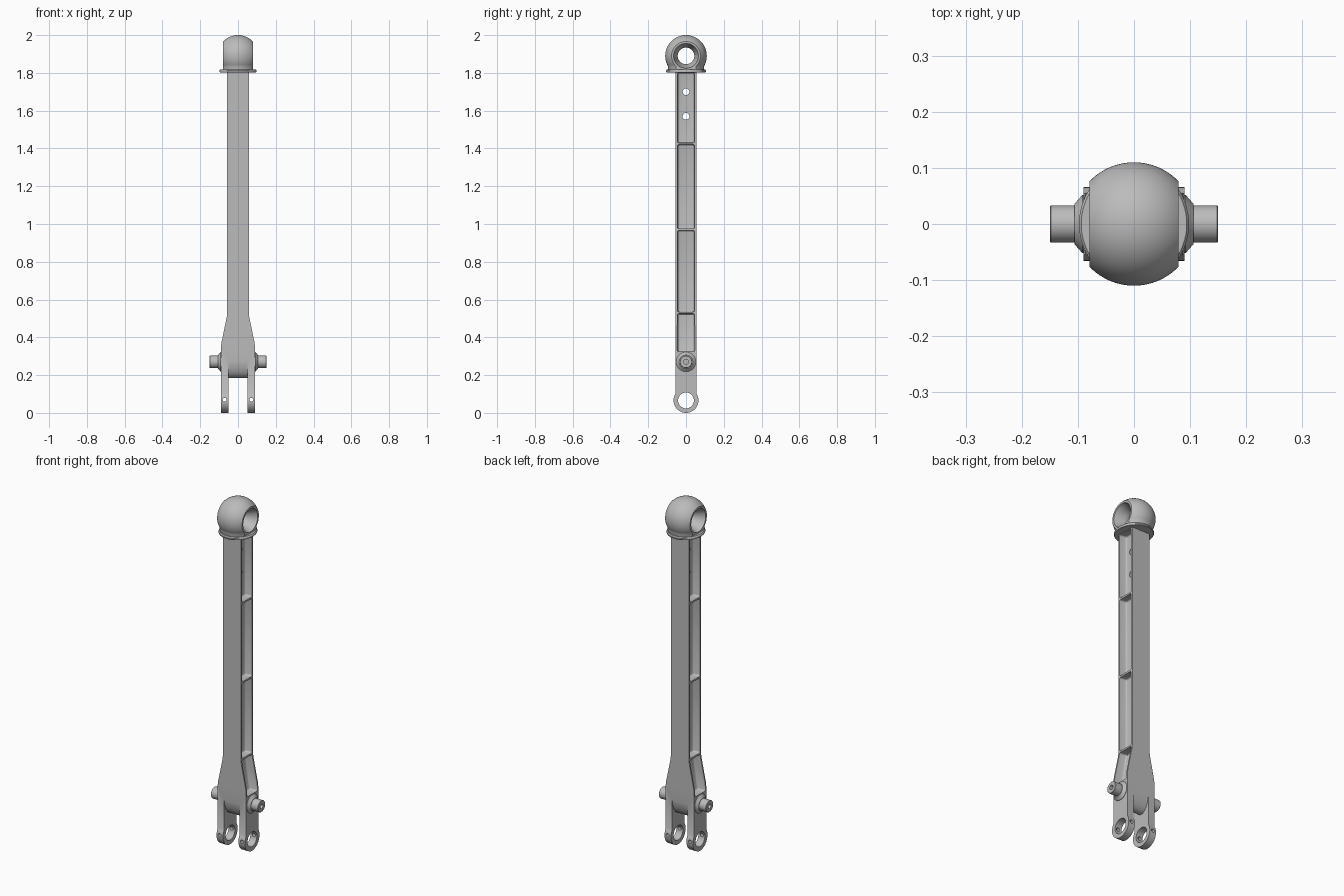
import bpy, bmesh, math
from mathutils import Vector

cube = bpy.data.objects.get("Cube")
if cube:
    bpy.data.objects.remove(cube, do_unlink=True)

GREY = (0.5, 0.5, 0.5, 1)
steel = bpy.data.materials.new("cast grey")
steel.use_nodes = True
steel.diffuse_color = GREY
steel.node_tree.nodes["Principled BSDF"].inputs["Base Color"].default_value = GREY


def finish(name, bm):
    bmesh.ops.remove_doubles(bm, verts=bm.verts, dist=1e-5)
    bm.normal_update()
    bmesh.ops.recalc_face_normals(bm, faces=bm.faces)
    if bm.calc_volume(signed=True) < 0:
        bmesh.ops.reverse_faces(bm, faces=bm.faces)
    mesh = bpy.data.meshes.new(name)
    bm.to_mesh(mesh)
    bm.free()
    mesh.materials.append(steel)
    obj = bpy.data.objects.new(name, mesh)
    bpy.context.collection.objects.link(obj)
    return obj


def place(axis, along, a, b):
    """Map a distance along an axis and two cross coordinates to a point."""
    return {"x": (along, a, b), "y": (a, along, b), "z": (a, b, along)}[axis]


def prism_mesh(points, half):
    """Extrude a (y, z) outline along x."""
    bm = bmesh.new()
    rings = [[bm.verts.new((s, y, z)) for y, z in points] for s in (-half, half)]
    for ring in rings:
        bm.faces.new(ring)
    for i in range(len(points)):
        j = (i + 1) % len(points)
        bm.faces.new((rings[0][i], rings[0][j], rings[1][j], rings[1][i]))
    bm.normal_update()
    return bm


def lathe(name, profile, axis, centre=(0, 0, 0), steps=48, stretch=1):
    """Revolve (distance, radius) points that start and end on the axis."""
    bm = bmesh.new()
    c = Vector(centre)
    rings = []
    for d, r in profile:
        turns = [2 * math.pi * i / steps for i in range(steps)]
        rings.append([bm.verts.new(c + Vector(place(axis, d, r * math.cos(t), stretch * r * math.sin(t))))
                      for t in (turns if r > 0 else [0])])
    for low, high in zip(rings, rings[1:]):
        for i in range(steps):
            quad = [low[i % len(low)], low[(i + 1) % len(low)],
                    high[(i + 1) % len(high)], high[i % len(high)]]
            bm.faces.new(list(dict.fromkeys(quad)))
    return finish(name, bm)


def rod(name, axis, radius, centre, steps=32):
    profile = [(-0.2, 0), (-0.2, radius), (0.2, radius), (0.2, 0)]
    return lathe(name, profile, axis, centre, steps)


def height(mesh):
    zs = [v.co.z for v in mesh.vertices] or [0]
    return max(zs) - min(zs)


def carve(obj, tool, operation="DIFFERENCE"):
    """Apply a boolean, trying another solver if the part would be lost."""
    bpy.context.view_layer.objects.active = obj
    before = obj.data.copy()
    for solver in ("EXACT", "MANIFOLD", "FLOAT"):
        mod = obj.modifiers.new("carve", "BOOLEAN")
        mod.operation, mod.solver, mod.object = operation, solver, tool
        bpy.ops.object.modifier_apply(modifier=mod.name)
        if abs(height(obj.data) - height(before)) < 0.02:
            break
        obj.data = before.copy()
    bpy.data.objects.remove(tool, do_unlink=True)


def pocket(side, z0, z1, floor0, floor1):
    """Rounded, drafted recess on one side of the beam."""
    bm = bmesh.new()
    bmesh.ops.create_cube(bm, size=2)
    for v in bm.verts:
        top, outer = v.co.z > 0, v.co.x > 0
        floor = floor1 if top else floor0
        v.co.x = side * (floor + 0.1 if outer else floor)
        v.co.y *= 0.053 if outer else 0.041
        v.co.z = z1 if top else z0
    bm.normal_update()
    bmesh.ops.bevel(bm, geom=bm.edges[:], offset=0.008, segments=3, profile=0.5, affect="EDGES")
    return finish("pocket_cutter", bm)


# Beam: side outline with a round lug end
lug, width = 0.066, 0.055
start = math.asin(math.sqrt(lug ** 2 - width ** 2) / lug)
sweep = math.pi + 2 * start
outline = [(width, 1.81)]
for i in range(33):
    t = start - sweep * i / 32
    outline.append((lug * math.cos(t), lug + lug * math.sin(t)))
outline.append((-width, 1.81))
bm = prism_mesh(outline, 1)

# Flare the beam towards the fork
flare_steps = [(0.35, 0.09), (0.375, 0.087), (0.505, 0.06), (0.53, 0.057)]
for z, half in flare_steps:
    bmesh.ops.bisect_plane(bm, geom=bm.verts[:] + bm.edges[:] + bm.faces[:], dist=1e-6,
                           plane_co=(0, 0, z), plane_no=(0, 0, 1))
for v in bm.verts:
    half = 0.09
    for z, step_half in flare_steps:
        if v.co.z > z - 0.001:
            half = step_half
    v.co.x = math.copysign(half, v.co.x)
beam = finish("beam_with_fork", bm)

# Fork slot with a rounded tongue between the tines
arch = [(0.056 * math.cos(math.pi * i / 24), 0.29 - 0.105 * math.sin(math.pi * i / 24)) for i in range(25)]
slot = arch + [(-0.1, 0.29), (-0.1, -0.1), (0.1, -0.1), (0.1, 0.29)]
carve(beam, finish("slot_cutter", prism_mesh(slot, 0.049)))

# Lug bore and cross holes
carve(beam, rod("bore_cutter", "x", 0.042, (0, 0, lug), 40))
for s in (-1, 1):
    carve(beam, rod("cross_hole_cutter", "y", 0.01, (s * 0.071, 0, 0.07), 16))

# Side pockets, leaving thin ribs between them
cells = [(0.325, 0.525, 0.045, 0.015), (0.535, 0.965, 0.015, 0.015),
         (0.975, 1.42, 0.015, 0.015), (1.43, 1.8, 0.015, 0.015)]
for s in (-1, 1):
    for cell in cells:
        carve(beam, pocket(s, *cell))

# Holes through the web
for z in (1.57, 1.7):
    carve(beam, rod("web_hole_cutter", "x", 0.018, (0, 0, z), 24))

# Side pivots
pin = [(0.07, 0), (0.07, 0.052), (0.092, 0.052), (0.106, 0.036), (0.106, 0.033),
       (0.148, 0.033), (0.15, 0.031), (0.15, 0.013), (0.125, 0.013), (0.125, 0)]
pivots = [lathe(name, [(s * d, r) for d, r in pin], "x", (0, 0, 0.27))
          for name, s in (("left_pivot", 1), ("right_pivot", -1))]

# Ball head: sphere on a short neck, flat cheeks, flared bore
ball_z, ball_r = 1.89, 0.11
profile = [(1.808, 0), (1.808, 0.095)]
for i in range(25):
    t = math.radians(-30 + 120 * i / 24)
    profile.append((ball_z + ball_r * math.sin(t), ball_r * math.cos(t) if i < 24 else 0))
head = lathe("ball_head", profile, "z", steps=64)
cheek = [(-0.13, 1.7), (0.13, 1.7), (0.13, 2.1), (-0.13, 2.1)]
carve(head, finish("cheek_trim", prism_mesh(cheek, 0.079)), "INTERSECT")
bore = [(-0.1, 0), (-0.1, 0.07), (-0.07, 0.064), (-0.03, 0.044), (0.03, 0.044),
        (0.07, 0.064), (0.1, 0.07), (0.1, 0)]
carve(head, lathe("head_bore_cutter", bore, "x", (0, 0, ball_z)))

# Collar under the head
collar = lathe("collar", [(1.803, 0), (1.803, 0.096), (1.806, 0.098), (1.812, 0.098),
                          (1.818, 0.094), (1.818, 0)], "z", steps=64, stretch=1.08)

for obj in [beam, head, collar] + pivots:
    bpy.ops.object.select_all(action="DESELECT")
    obj.select_set(True)
    bpy.context.view_layer.objects.active = obj
    bpy.ops.object.shade_smooth_by_angle(angle=math.radians(30))
